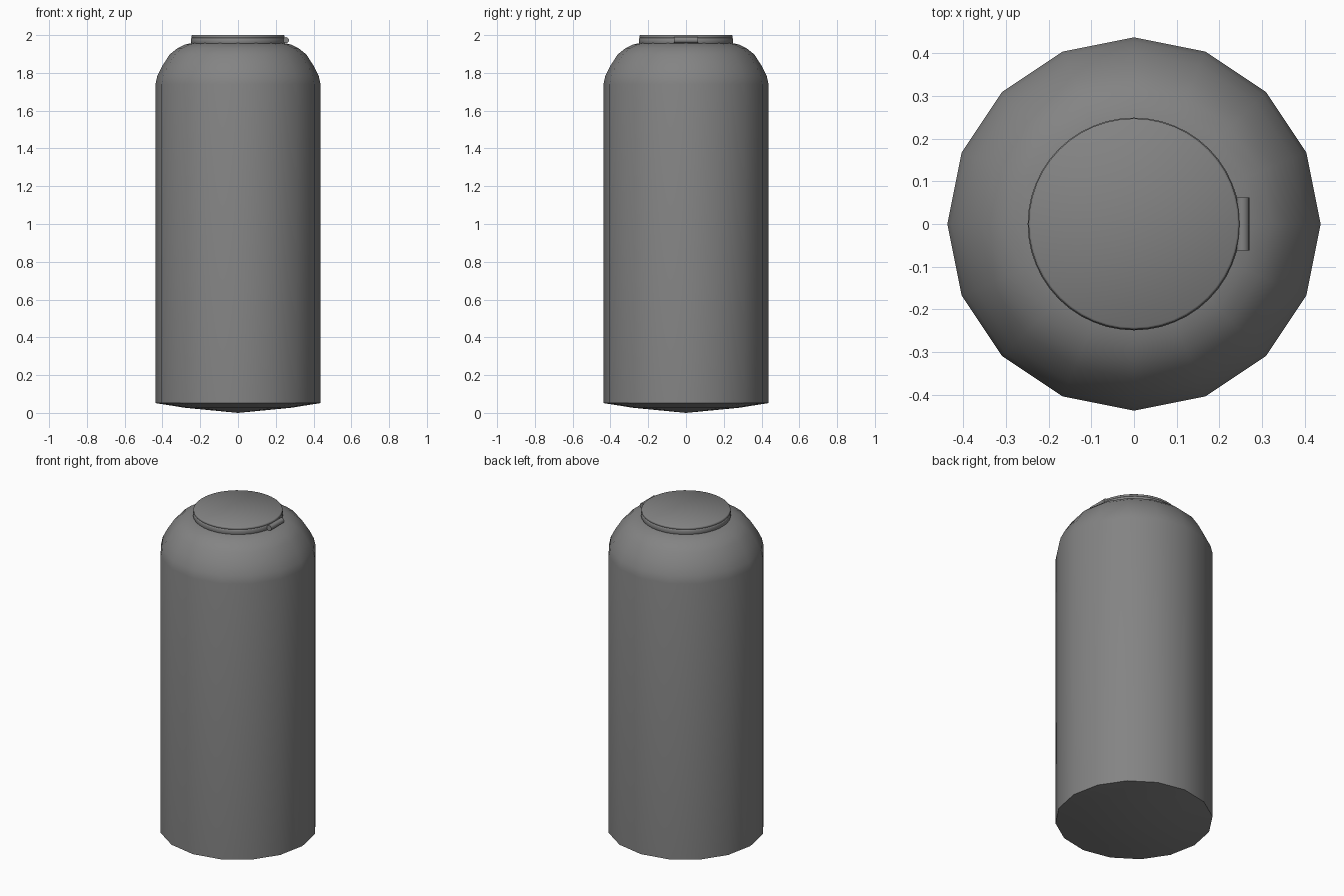
import bpy, bmesh, math

if "Cube" in bpy.data.objects:
    bpy.data.objects.remove(bpy.data.objects["Cube"])

dark = bpy.data.materials.new("dark_grey")
dark.diffuse_color = (0.23, 0.23, 0.23, 1)
dark.use_nodes = True
dark.node_tree.nodes["Principled BSDF"].inputs["Base Color"].default_value = dark.diffuse_color


def finish(obj, angle):
    obj.data.materials.append(dark)
    bpy.ops.object.select_all(action='DESELECT')
    obj.select_set(True)
    bpy.context.view_layer.objects.active = obj
    bpy.ops.object.shade_smooth_by_angle(angle=math.radians(angle))


def lathe(name, profile, sides, angle=40):
    """Spin an (r, z) profile round the z axis; r = 0 ends close the shape."""
    bm = bmesh.new()
    verts = [bm.verts.new((r, 0, z)) for r, z in profile]
    edges = [bm.edges.new(pair) for pair in zip(verts, verts[1:])]
    bmesh.ops.spin(bm, geom=verts + edges, cent=(0, 0, 0), axis=(0, 0, 1),
                   angle=math.tau, steps=sides, use_duplicate=False)
    bmesh.ops.remove_doubles(bm, verts=bm.verts, dist=0.0005)
    bmesh.ops.recalc_face_normals(bm, faces=bm.faces)
    mesh = bpy.data.meshes.new(name)
    bm.to_mesh(mesh)
    bm.free()
    obj = bpy.data.objects.new(name, mesh)
    bpy.context.collection.objects.link(obj)
    finish(obj, angle)
    return obj


# Tank body: shallow domed base, straight wall, rounded shoulder
lathe("tank_body", [(0, 0), (0.28, 0.027), (0.437, 0.052), (0.437, 1.74),
                    (0.427, 1.785), (0.402, 1.835), (0.362, 1.897),
                    (0.32, 1.931), (0.28, 1.95), (0.235, 1.96), (0, 1.96)], 16)

# Lid with a lightly eased rim
lathe("lid", [(0, 2.0), (0.242, 2.0), (0.247, 1.996), (0.247, 1.987),
              (0.244, 1.984), (0.244, 1.95), (0, 1.95)], 48, 60)

# Clamp ring round the lid
lathe("clamp_ring", [(0.238, 1.985), (0.246, 1.985), (0.249, 1.98),
                     (0.249, 1.96), (0.246, 1.953), (0.238, 1.948),
                     (0.238, 1.985)], 48, 60)

# Latch barrel on the +x side of the ring
bpy.ops.mesh.primitive_cylinder_add(vertices=16, radius=0.016, depth=0.125,
                                    location=(0.254, 0, 1.973),
                                    rotation=(math.pi / 2, 0, 0))
latch = bpy.context.object
latch.name = "latch"
finish(latch, 40)
